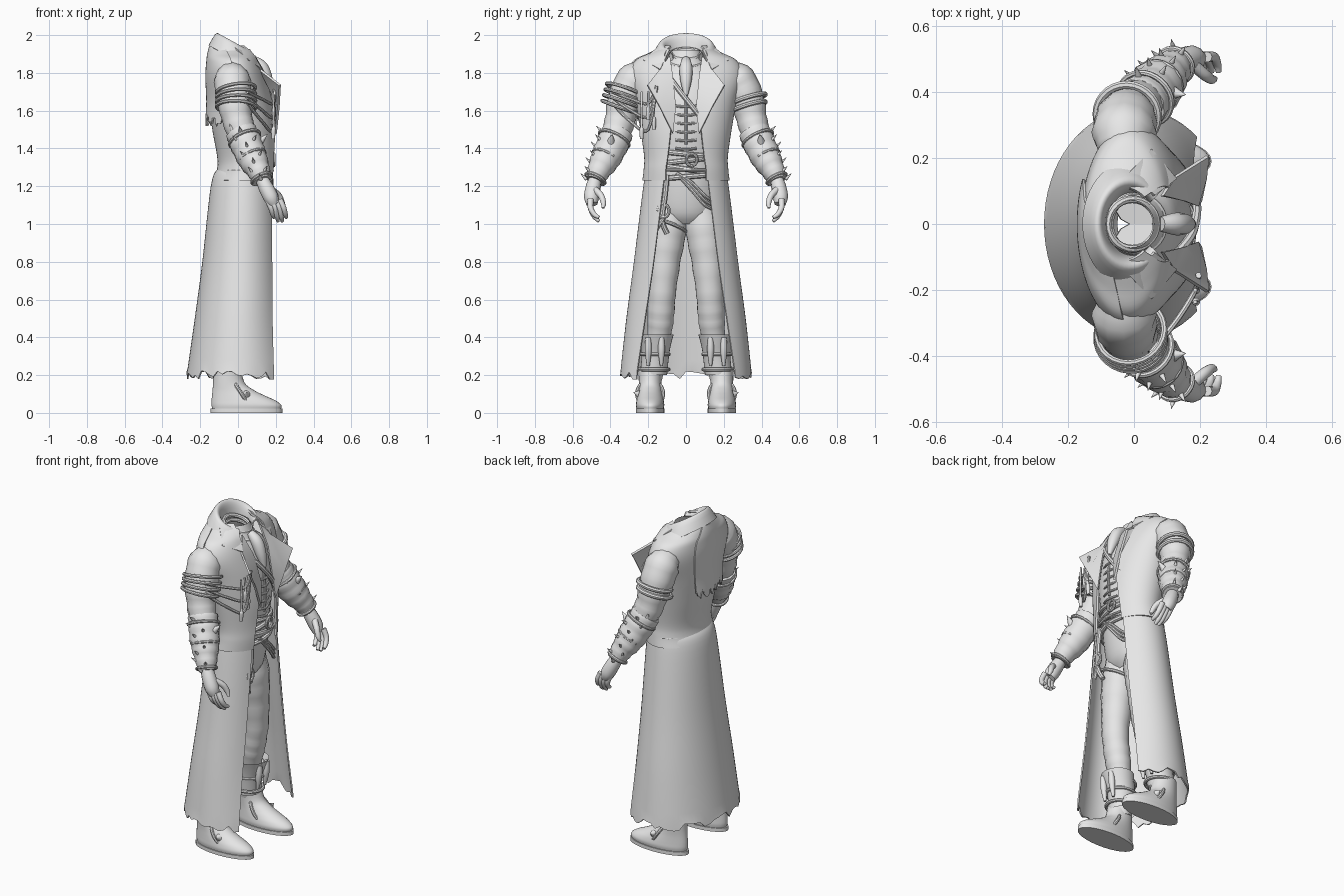
import bpy, bmesh, math, random
from mathutils import Vector

random.seed(4)
cube = bpy.data.objects.get("Cube")
if cube:
    bpy.data.objects.remove(cube, do_unlink=True)

grey = bpy.data.materials.new("plain_grey")
grey.use_nodes = True
grey.diffuse_color = (0.8, 0.8, 0.8, 1)
grey.node_tree.nodes["Principled BSDF"].inputs["Base Color"].default_value = (0.8, 0.8, 0.8, 1)


def spline(rows, steps=5):
    """Catmull-Rom interpolation of tuples of any length."""
    out = []
    for i in range(len(rows) - 1):
        quad = [rows[max(i - 1, 0)], rows[i], rows[i + 1], rows[min(i + 2, len(rows) - 1)]]
        for s in range(steps):
            t = s / steps
            out.append(tuple(b + 0.5 * t * (c - a + t * (2 * a - 5 * b + 4 * c - d + t * (3 * (b - c) + d - a)))
                             for a, b, c, d in zip(*quad)))
    return out + [tuple(rows[-1])]


def finish(obj, angle=40, thick=0):
    bpy.ops.object.select_all(action="DESELECT")
    obj.select_set(True)
    bpy.context.view_layer.objects.active = obj
    if thick:
        mod = obj.modifiers.new("thickness", "SOLIDIFY")
        mod.thickness = thick
        mod.offset = 0
    if obj.type == "CURVE" or thick:
        bpy.ops.object.convert(target="MESH")
    obj = bpy.context.object
    obj.data.materials.clear()
    obj.data.materials.append(grey)
    bpy.ops.object.shade_smooth_by_angle(angle=math.radians(angle))
    return obj


def mesh(name, verts, faces, angle=40, thick=0):
    data = bpy.data.meshes.new(name)
    data.from_pydata(verts, [], faces)
    bm = bmesh.new()
    bm.from_mesh(data)
    bmesh.ops.recalc_face_normals(bm, faces=bm.faces)
    bm.to_mesh(data)
    bm.free()
    obj = bpy.data.objects.new(name, data)
    bpy.context.collection.objects.link(obj)
    return finish(obj, angle, thick)


def loft(name, rows, n=28, cap=True, steps=4):
    """Stack of ellipses; each row is z, x min, x max, y min, y max."""
    rows = spline(rows, steps)
    verts = []
    for z, x0, x1, y0, y1 in rows:
        for k in range(n):
            a = math.tau * k / n
            verts.append(((x0 + x1 + (x1 - x0) * math.cos(a)) / 2,
                          (y0 + y1 + (y1 - y0) * math.sin(a)) / 2, z))
    faces = [(r * n + k, r * n + (k + 1) % n, (r + 1) * n + (k + 1) % n, (r + 1) * n + k)
             for r in range(len(rows) - 1) for k in range(n)]
    if cap:
        faces += [tuple(range(n)), tuple(range(len(verts) - n, len(verts)))]
    return mesh(name, verts, faces)


def sheet(name, fn, nu, nv, thick=0.008):
    verts = [fn(i / nu, j / nv) for j in range(nv + 1) for i in range(nu + 1)]
    w = nu + 1
    faces = [(j * w + i, j * w + i + 1, (j + 1) * w + i + 1, (j + 1) * w + i)
             for j in range(nv) for i in range(nu)]
    return mesh(name, verts, faces, 50, thick)


def tube(name, points, radius=1.0, closed=False, ripple=0.0, steps=5):
    """Round tube; a fourth value in a point is its own radius."""
    pts = points if closed else spline(points, steps)
    curve = bpy.data.curves.new(name, "CURVE")
    curve.dimensions = "3D"
    curve.bevel_depth = 1
    curve.bevel_resolution = 4 if len(points[0]) > 3 else 2
    curve.use_fill_caps = True
    line = curve.splines.new("POLY")
    line.points.add(len(pts) - 1)
    line.use_cyclic_u = closed
    for i, (p, q) in enumerate(zip(line.points, pts)):
        p.co = (*q[:3], 1)
        p.radius = (q[3] if len(q) > 3 else radius) * (1 + ripple * math.sin(i * 1.7))
    obj = bpy.data.objects.new(name, curve)
    bpy.context.collection.objects.link(obj)
    return finish(obj)


def ring(name, centre, axis, rx, ry, radius):
    turn = Vector(axis).to_track_quat("Z", "Y")
    pts = [Vector(centre) + turn @ Vector((rx * math.cos(a), ry * math.sin(a), 0))
           for a in (math.tau * k / 28 for k in range(28))]
    return tube(name, pts, radius, closed=True)


def spike(name, base, direction, length, radius):
    tip = Vector(base) + Vector(direction).normalized() * length
    return tube(name, [(*base, radius), (*tip, 0.001)], steps=2)


def wrap(rows, start=0.0, end=1.0, grow=0.0, rag=0.0, nu=48):
    """Open coat section; rows are z, back x, front x, half width, half gap."""
    rows = spline(rows, 6)
    jag = [random.uniform(-rag, rag) for _ in range(nu + 1)]

    def point(u, v):
        z, xb, xf, w, gap = rows[round(v * (len(rows) - 1))]
        t0 = math.asin(min(gap / w, 0.99))
        a = (xf - xb) / (1 + math.cos(t0))
        t = t0 + (math.tau - 2 * t0) * (start + (end - start) * u)
        if v == 1:
            z += jag[round(u * nu)]
        return (xb + a + (a + grow) * math.cos(t), (w + grow) * math.sin(t), z)
    return point, nu, len(rows) - 1


# Long open skirt of the coat, with a ragged hem
sheet("coat_skirt", *wrap([(1.29, -.105, .17, .205, .11), (1.2, -.14, .175, .222, .12), (.8, -.185, .178, .272, .17),
                          (.5, -.225, .18, .312, .215), (.2, -.268, .188, .345, .26)], rag=.025))

# Bodice of the coat and the torn half cape across the back
bodice = [(1.94, -.135, .03, .11, .08), (1.9, -.145, .075, .19, .11), (1.86, -.15, .1, .265, .11),
          (1.78, -.155, .135, .295, .09), (1.65, -.15, .175, .262, .07), (1.5, -.13, .19, .236, .08),
          (1.36, -.105, .185, .216, .095), (1.29, -.105, .182, .218, .105), (1.23, -.125, .178, .225, .105)]
sheet("coat_bodice", *wrap(bodice), thick=.012)
sheet("torn_cape", *wrap(bodice[:5] + [(1.55, -.155, .19, .25, .08)], .42, .77, .014, .035))
ring("waist_seam", (.04, 0, 1.285), (0, 0, 1), .142, .216, .008)


# Turned-down collar, high at the back
def collar(u, v):
    a = math.radians(40 + 280 * u)
    rim, drop = spline([(.078, -.1), (.085, -.03), (.098, 0), (.115, -.01), (.15, -.085)], 3)[round(v * 12)]
    x = -.01 + rim * 0.95 * math.cos(a)
    return (x, rim * 1.25 * math.sin(a), 1.945 - .55 * x + drop)


sheet("collar", collar, 36, 12)

# Waistcoat, with an open neck, and the neckcloth
loft("waistcoat", [(1.0, -.05, .09, -.1, .1), (1.06, -.08, .13, -.15, .15), (1.2, -.09, .155, -.17, .17),
                   (1.35, -.08, .165, -.17, .17), (1.5, -.1, .18, -.19, .19), (1.65, -.12, .172, -.21, .21),
                   (1.78, -.12, .13, -.18, .18), (1.84, -.1, .095, -.11, .11), (1.92, -.08, .06, -.072, .072)], cap=False)
ring("neck_band", (-.005, 0, 1.9), (.35, 0, 1), .075, .078, .012)
ring("neck_band_lower", (.01, 0, 1.865), (.4, 0, 1), .085, .088, .011)
tube("neckcloth", [(.08, 0, 1.87, .022), (.125, 0, 1.83, .034), (.155, 0, 1.76, .03), (.178, 0, 1.68, .01)])
tube("front_seam", [(.165, 0, 1.7), (.185, 0, 1.55), (.178, 0, 1.42)], .007)
for k in range(6):
    z = 1.4 + .045 * k
    tube("waistcoat_clasp", [(.168, -.055, z), (.186, 0, z - .005), (.168, .055, z)], .007)
tube("chest_strap", [(.13, -.09, 1.78), (.175, -.03, 1.7), (.19, .05, 1.6), (.17, .11, 1.52)], .014)

# Belts, buckle, sash cords and hanging strap
for z, tilt in ((1.37, .1), (1.335, -.12), (1.29, .15), (1.25, -.08)):
    ring("belt", (.04, 0, z), (0, tilt, 1), .132, .178, .014)
ring("buckle", (.19, .03, 1.34), (1, 0, 0), .028, .032, .008)
for k in range(3):
    tube("sash_cord", [(.17, -.05, 1.27), (.18, .03, 1.22 - .02 * k), (.17, .1, 1.15 - .025 * k),
                       (.12, .16, 1.11 - .02 * k)], .009)
tube("hanging_strap", [(.16, -.1, 1.26), (.165, -.11, 1.15), (.155, -.125, 1.02), (.14, -.1, .95)], .014)
ring("strap_loop", (.165, -.12, 1.07), (1, 0, 0), .03, .035, .009)
tube("strap_tail", [(.16, -.12, 1.03), (.15, -.16, .97)], .013)
ring("thigh_strap", (.03, -.1, .99), (-.2, .35, 1), .105, .108, .01)

# Parts found on both sides
for side, word in ((1, "left"), (-1, "right")):
    def flip(points):
        return [(p[0], p[1] * side, *p[2:]) for p in points]

    # Lapel and pointed collar end
    mesh(word + "_lapel", flip([(.085, .085, 1.89), (.12, .14, 1.815), (.222, .205, 1.735), (.215, .14, 1.62),
                                (.2, .07, 1.48), (.19, .055, 1.62), (.15, .07, 1.78)]),
         [(0, 1, 6), (1, 2, 3, 6), (3, 5, 6), (3, 4, 5)], 60, .012)
    mesh(word + "_collar_end", flip([(.06, .085, 1.92), (-.02, .15, 1.93), (.05, .225, 1.865), (.125, .135, 1.815)]),
         [(0, 1, 2), (0, 2, 3)], 60, .014)

    # Sleeve, bracer and wrist
    tube(word + "_sleeve", flip([(-.03, .22, 1.79, .075), (-.03, .275, 1.755, .097), (-.02, .325, 1.65, .09),
                                 (0, .352, 1.54, .08), (.03, .375, 1.46, .076)]), ripple=.025)
    tube(word + "_bracer", flip([(.015, .36, 1.49, .083), (.045, .39, 1.42, .086), (.08, .43, 1.34, .079),
                                 (.11, .463, 1.28, .062), (.13, .485, 1.23, .052)]), ripple=.03)
    for t in (0, .45, 1):
        centre = (.035 + .09 * t, side * (.38 + .1 * t), 1.45 - .21 * t)
        ring(word + "_bracer_band", centre, (.4, .45 * side, -.9), .085 - .03 * t, .085 - .03 * t, .009)
    for k in range(7):
        t = k / 6
        for lean in (-.7, 0, .7):
            out = Vector((lean - .2, side * .85, .35)).normalized()
            base = Vector((.03 + .1 * t, side * (.375 + .11 * t), 1.46 - .24 * t)) + out * (.076 - .03 * t)
            if (k + (lean == 0)) % 2:
                spike(word + "_spike", base, out + Vector((0, 0, .5)), .045, .011)
    spike(word + "_elbow_point", (-.01, side * .4, 1.46), (-.4, .3 * side, .8), .08, .03)
    spike(word + "_bracer_point", (.1, side * .4, 1.42), (.6, -.1 * side, .6), .08, .03)

    # Hand with fingers and thumb
    tube(word + "_palm", flip([(.125, .48, 1.24, .034), (.15, .492, 1.19, .04), (.175, .5, 1.14, .04),
                               (.19, .498, 1.105, .03)]))
    for k in range(4):
        x = .155 + .022 * k
        reach = .02 * (k in (1, 2))
        tube(word + "_finger", flip([(x, .505, 1.13, .016), (x + .02, .505, 1.085, .015),
                                     (x + .03, .485, 1.05 - reach / 2, .013), (x + .035, .46, 1.035 - reach, .009)]))
    tube(word + "_thumb", flip([(.18, .48, 1.18, .018), (.215, .45, 1.15, .017), (.235, .437, 1.11, .014),
                                (.245, .44, 1.085, .008)]))

    # Trouser leg, gaiter with straps, and shoe
    tube(word + "_trouser_leg", flip([(.02, .075, 1.13, .085), (.025, .095, .97, .1), (.03, .112, .82, .088),
                                      (.03, .125, .65, .075), (.01, .133, .53, .073), (-.01, .14, .44, .068),
                                      (-.04, .16, .3, .056), (-.06, .175, .18, .05)]), ripple=.022)
    gaiter = [(.2, -.135, .02, .1, .245), (.3, -.125, .035, .09, .235), (.36, -.115, .055, .08, .24),
              (.415, -.105, .075, .065, .255)]
    loft(word + "_gaiter", [(z, a, b, *sorted((c * side, d * side))) for z, a, b, c, d in gaiter], cap=False)
    for z in (.23, .31, .375):
        ring(word + "_gaiter_strap", (-.045, side * .167, z), (0, 0, 1), .084, .076, .01)
    for y in (.13, .2):
        tube(word + "_gaiter_tab", flip([(.055, y, .4, .014), (.05, y, .33, .018), (.04, y, .25, .008)]))
    shoe = [(.015, -.135, .225, .07), (.04, -.14, .23, .075), (.065, -.14, .2, .072), (.09, -.138, .145, .067),
            (.12, -.135, .085, .062), (.16, -.132, .035, .06), (.24, -.13, .015, .062)]
    loft(word + "_shoe", [(z, a, b, side * .19 - w, side * .19 + w) for z, a, b, w in shoe])
    loft(word + "_sole", [(z, -.145, .235, side * .19 - .076, side * .19 + .076) for z in (0, .022)], steps=1)
    ring(word + "_shoe_strap", (.02, side * .19, .1), (.85, 0, .55), .07, .085, .01)
    spike(word + "_shoe_buckle", (.045, side * .25, .1), (0, side, .3), .03, .02)

# Two bands on the left arm, coiled rope on the right arm
for z in (1.66, 1.62):
    ring("left_arm_band", (-.02, .33, z), (.15, .3, -1), .093, .095, .013)
for k in range(4):
    ring("right_arm_rope", (-.01, -.325 - .008 * k, 1.71 - .03 * k), (.15 - .06 * k, -.35, -1), .103, .1, .01)

# Rope swags over the right chest, with tassels
for k in range(3):
    tube("rope_swag", [(.05, -.39, 1.7 - .03 * k), (.13, -.29, 1.66 - .06 * k), (.185, -.2, 1.64 - .07 * k),
                       (.195, -.155, 1.73)], .009)
for y, low in ((-.17, 1.5), (-.2, 1.55), (-.235, 1.45)):
    tube("tassel", [(.185, y, 1.7, .006), (.19, y, low + .08, .006), (.188, y, low + .05, .012), (.186, y, low, .009)])
